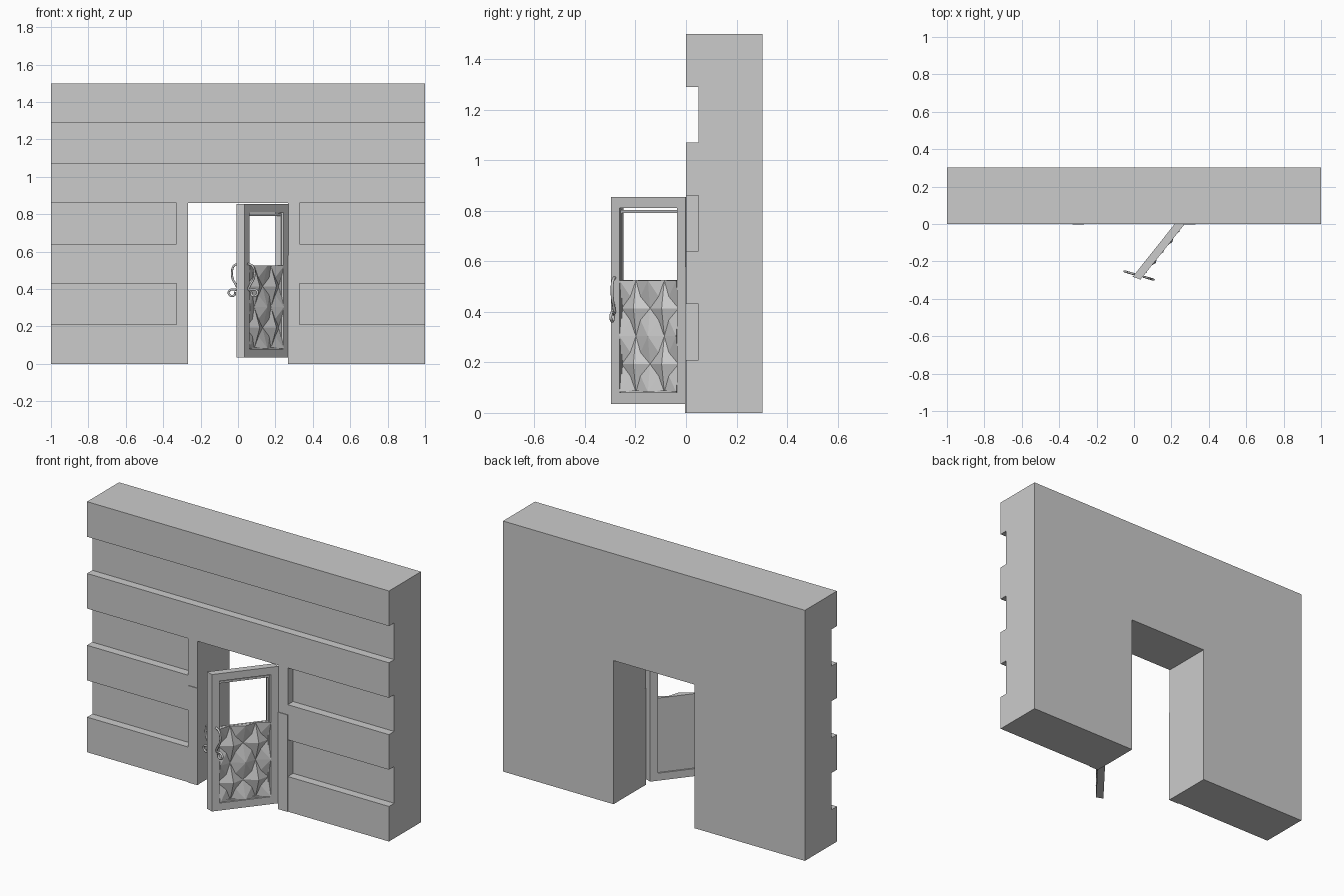
import bpy, bmesh
from mathutils import Matrix, Vector

if "Cube" in bpy.data.objects:
    bpy.data.objects.remove(bpy.data.objects["Cube"])

# skewed door space: u across the leaf, n through its thickness, z up
DOOR = Matrix(((0.235, -0.042, 0, 0.035), (0.295, 0.015, 0, -0.297),
               (0, 0, 1, 0), (0, 0, 0, 1)))


def finish(name, bm):
    bmesh.ops.recalc_face_normals(bm, faces=bm.faces)
    me = bpy.data.meshes.new(name)
    bm.to_mesh(me)
    bm.free()
    ob = bpy.data.objects.new(name, me)
    bpy.context.collection.objects.link(ob)
    return ob


def box(name, x, y, z, mat=Matrix()):
    bm = bmesh.new()
    bmesh.ops.create_cube(bm, size=1)
    for v in bm.verts:
        v.co = mat @ Vector([(r[0] + r[1]) / 2 + c * (r[1] - r[0])
                             for r, c in zip((x, y, z), v.co)])
    return finish(name, bm)


# wall with doorway and horizontal grooves
wall = box("wall", (-1, 1), (0, 0.303), (0, 1.5))
cuts = [((-0.268, 0.268), (-0.1, 0.4), (-0.1, 0.86)),
        ((-1.1, 1.1), (-0.1, 0.05), (1.07, 1.29))]
for z in ((0.21, 0.43), (0.64, 0.86)):
    cuts += [((-1.1, -0.33), (-0.1, 0.05), z), ((0.33, 1.1), (-0.1, 0.05), z)]
for c in cuts:
    cutter = box("cutter", *c)
    cutter.hide_render = True
    mod = wall.modifiers.new("cut", 'BOOLEAN')
    mod.operation, mod.solver, mod.object = 'DIFFERENCE', 'EXACT', cutter
    bpy.context.view_layer.objects.active = wall
    bpy.ops.object.modifier_apply(modifier=mod.name)
    bpy.data.objects.remove(cutter)

# thin lower casing strips beside the doorway
for s, side in ((-1, "left"), (1, "right")):
    box("casing_" + side, sorted((s * 0.267, s * 0.33)), (-0.004, 0.02), (0, 0.58))


# door frame and its inner lip
def ring(name, u, n, z, wu, wz):
    bm = bmesh.new()
    loops = []
    for k in n:
        for du, dz in ((0, 0), (wu, wz)):
            pts = [(u[0] + du, z[0] + dz), (u[1] - du, z[0] + dz),
                   (u[1] - du, z[1] - dz), (u[0] + du, z[1] - dz)]
            loops.append([bm.verts.new(DOOR @ Vector((a, k, b))) for a, b in pts])
    for a, b in ((0, 1), (1, 3), (3, 2), (2, 0)):
        for i in range(4):
            j = (i + 1) % 4
            bm.faces.new((loops[a][i], loops[a][j], loops[b][j], loops[b][i]))
    return finish(name, bm)


ring("door_frame", (0, 1), (0, 1), (0.035, 0.855), 0.115, 0.045)
ring("door_lip", (0.11, 0.89), (0.25, 0.75), (0.077, 0.803), 0.02, 0.012)
box("door_panel", (0.12, 0.88), (0.5, 0.8), (0.08, 0.525), DOOR)

# four faceted star tiles on the lower panel
bm = bmesh.new()
for cu in (0.31, 0.69):
    for cz in (0.193, 0.414):
        def vert(a, b, n):
            return bm.verts.new(DOOR @ Vector((cu + a * 0.19, n, cz + b * 0.1105)))
        centre = vert(0, 0, -0.2)
        mids = [vert(a, b, 0.5) for a, b in ((1, 0), (0, 1), (-1, 0), (0, -1))]
        quads = ((1, 1), (-1, 1), (-1, -1), (1, -1))
        corners = [vert(a, b, -0.1) for a, b in quads]
        inner = [vert(a * 0.36, b * 0.42, 0.35) for a, b in quads]
        for i in range(4):
            m, m2 = mids[i], mids[(i + 1) % 4]
            for tri in ((centre, m, inner[i]), (centre, inner[i], m2),
                        (m, corners[i], inner[i]), (corners[i], m2, inner[i])):
                bm.faces.new(tri)
        # skirt closing the tile edges down to the panel
        for i in range(4):
            for m in (mids[i], mids[(i + 1) % 4]):
                lo = [bm.verts.new(v.co + (DOOR.to_3x3() @ Vector((0, 0.55 - d, 0))))
                      for v, d in ((corners[i], -0.1), (m, 0.5))]
                bm.faces.new((corners[i], m, lo[1], lo[0]))
finish("panel_facets", bm)

# curled pull handles on both faces (distance from face, height)
PATH = [(-0.004, 0.535), (0.022, 0.525), (0.034, 0.49), (0.028, 0.45), (0.01, 0.42),
        (0.004, 0.395), (0.02, 0.398), (0.042, 0.395), (0.053, 0.38), (0.04, 0.364),
        (0.02, 0.367), (0.016, 0.385)]
for side, base, d in (("outer", (0.055, -0.283), (0.957, -0.28)),
                      ("inner", (0.0, -0.268), (-0.957, 0.28))):
    cu = bpy.data.curves.new("handle_" + side, 'CURVE')
    cu.dimensions = '3D'
    cu.bevel_depth, cu.bevel_resolution, cu.resolution_u = 0.006, 1, 4
    cu.use_fill_caps = True
    sp = cu.splines.new('BEZIER')
    sp.bezier_points.add(len(PATH) - 1)
    for p, (k, z) in zip(sp.bezier_points, PATH):
        p.co = (base[0] + d[0] * k, base[1] + d[1] * k, z)
        p.handle_left_type = p.handle_right_type = 'AUTO'
    bpy.context.collection.objects.link(bpy.data.objects.new("handle_" + side, cu))
